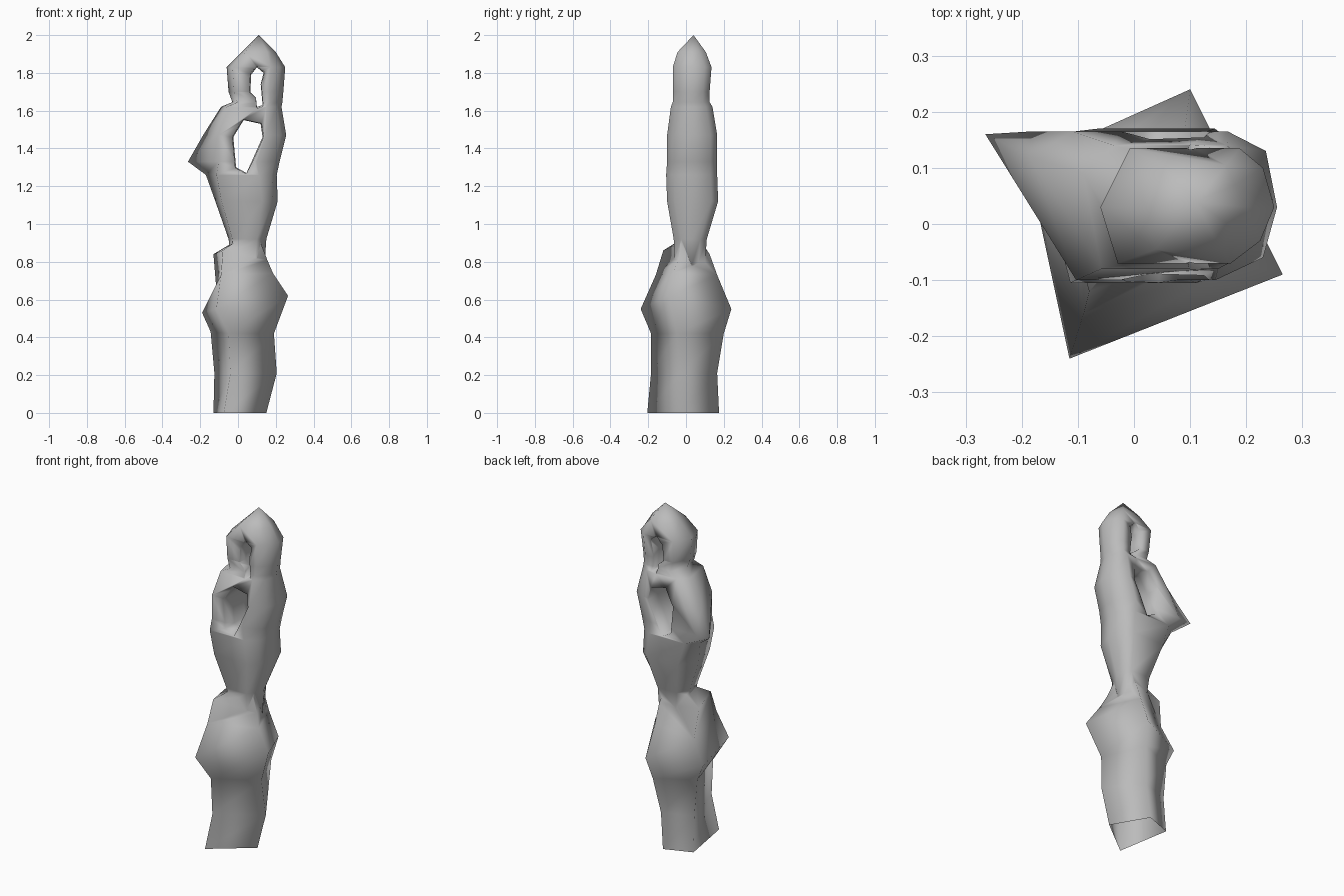
import bpy
import bmesh

cube = bpy.data.objects.get("Cube")
if cube:
    bpy.data.objects.remove(cube)

stone = bpy.data.materials.new("grey_stone")
stone.use_nodes = True
stone.diffuse_color = (0.5, 0.5, 0.5, 1)
stone.node_tree.nodes["Principled BSDF"].inputs["Base Color"].default_value = (0.5, 0.5, 0.5, 1)


def loft(name, rings, tip=None):
    """Skin equal-length rings of points, closing the ends."""
    bm = bmesh.new()
    loops = [[bm.verts.new(p) for p in ring] for ring in rings]
    n = len(loops[0])
    for low, high in zip(loops, loops[1:]):
        for i in range(n):
            j = (i + 1) % n
            bm.faces.new((low[i], low[j], high[j], high[i]))
    bm.faces.new(loops[0][::-1])
    if tip:
        apex = bm.verts.new(tip)
        for i in range(n):
            bm.faces.new((loops[-1][i], loops[-1][(i + 1) % n], apex))
    else:
        bm.faces.new(loops[-1])
    bmesh.ops.recalc_face_normals(bm, faces=bm.faces)
    mesh = bpy.data.meshes.new(name)
    bm.to_mesh(mesh)
    bm.free()
    mesh.materials.append(stone)
    obj = bpy.data.objects.new(name, mesh)
    bpy.context.collection.objects.link(obj)
    return obj


def combine(target, other, operation):
    mod = target.modifiers.new(operation.lower(), "BOOLEAN")
    mod.operation = operation
    mod.solver = "EXACT"
    mod.object = other
    bpy.context.view_layer.objects.active = target
    bpy.ops.object.modifier_apply(modifier=mod.name)
    bpy.data.objects.remove(other)


# Twisting four-cornered pedestal: front, right, back and left corners
pedestal = [
    [(-.075, -.205, 0), (.15, -.03, 0), (.03, .175, 0), (-.13, .115, 0)],
    [(-.04, -.185, .21), (.205, -.03, .21), (.05, .165, .21), (-.125, .10, .21)],
    [(-.05, -.185, .42), (.19, -.05, .42), (.08, .20, .42), (-.145, .10, .43)],
    [(-.115, -.24, .55), (.265, -.09, .62), (.10, .24, .55), (-.19, .11, .53)],
    [(-.09, -.16, .73), (.185, -.07, .74), (.09, .165, .73), (-.115, .09, .66)],
    [(-.08, -.12, .86), (.155, -.04, .81), (.09, .125, .84), (-.13, .06, .84)],
    [(-.01, -.04, .91), (.12, -.03, .90), (.08, .08, .91), (-.03, .05, .90)],
]
base = loft("stone_base", pedestal)


# Eight-sided upper spire: z, left, right, front, back, depth of left corner
def section(z, x0, x1, y0, y1, yl):
    w = x1 - x0
    lean = .1 * w + 1.9 * max(0, yl - .1)
    return [(x1 - .025, y0 + .04, z), (x1, .03, z), (x1 - .02, y1 - .035, z),
            (x1 - .2 * w, y1, z), (x0 + .17 * w, y1, z),
            (x0, yl, z), (x0 + lean, y0, z), (x1 - .25 * w, y0, z)]


profile = [
    (.78, -.03, .14, -.06, .10, .03),
    (.92, -.05, .15, -.065, .11, .03),
    (1.12, -.12, .21, -.10, .17, .05),
    (1.26, -.17, .205, -.105, .165, .11),
    (1.33, -.265, .22, -.10, .165, .16),
    (1.47, -.185, .255, -.10, .165, .12),
    (1.62, -.09, .23, -.08, .14, .09),
    (1.645, -.03, .235, -.07, .125, .03),
    (1.70, -.05, .24, -.07, .125, .03),
    (1.83, -.06, .25, -.07, .135, .03),
    (1.91, .02, .20, -.045, .105, .03),
]
spire = loft("stone_spire", [section(*row) for row in profile], tip=(.11, .04, 2))


# Openings that flare toward the front and back
def opening(name, outline, flare):
    cx = sum(x for x, z in outline) / len(outline)
    cz = sum(z for x, z in outline) / len(outline)
    rings = []
    for y, s in ((-.25, flare), (-.02, 1), (.08, 1), (.31, flare)):
        rings.append([(cx + (x - cx) * s, y, cz + (z - cz) * (1 + (s - 1) * .4)) for x, z in outline])
    return loft(name, rings)


lower = [(-.025, 1.46), (.03, 1.55), (.12, 1.53), (.13, 1.46), (.045, 1.27), (-.01, 1.30)]
upper = [(.065, 1.70), (.07, 1.79), (.10, 1.83), (.135, 1.80), (.12, 1.74),
         (.13, 1.63), (.10, 1.62), (.095, 1.67)]
combine(spire, opening("lower_opening", lower, 1.2), "DIFFERENCE")
combine(spire, opening("upper_opening", upper, 1.7), "DIFFERENCE")
combine(spire, base, "UNION")

# Open underside
bm = bmesh.new()
bm.from_mesh(spire.data)
underside = [f for f in bm.faces if all(v.co.z < .001 for v in f.verts)]
bmesh.ops.delete(bm, geom=underside, context="FACES_ONLY")
bm.to_mesh(spire.data)
bm.free()

# Weathered smooth surface
bpy.ops.object.select_all(action="DESELECT")
spire.select_set(True)
bpy.context.view_layer.objects.active = spire
bpy.ops.object.shade_smooth()
